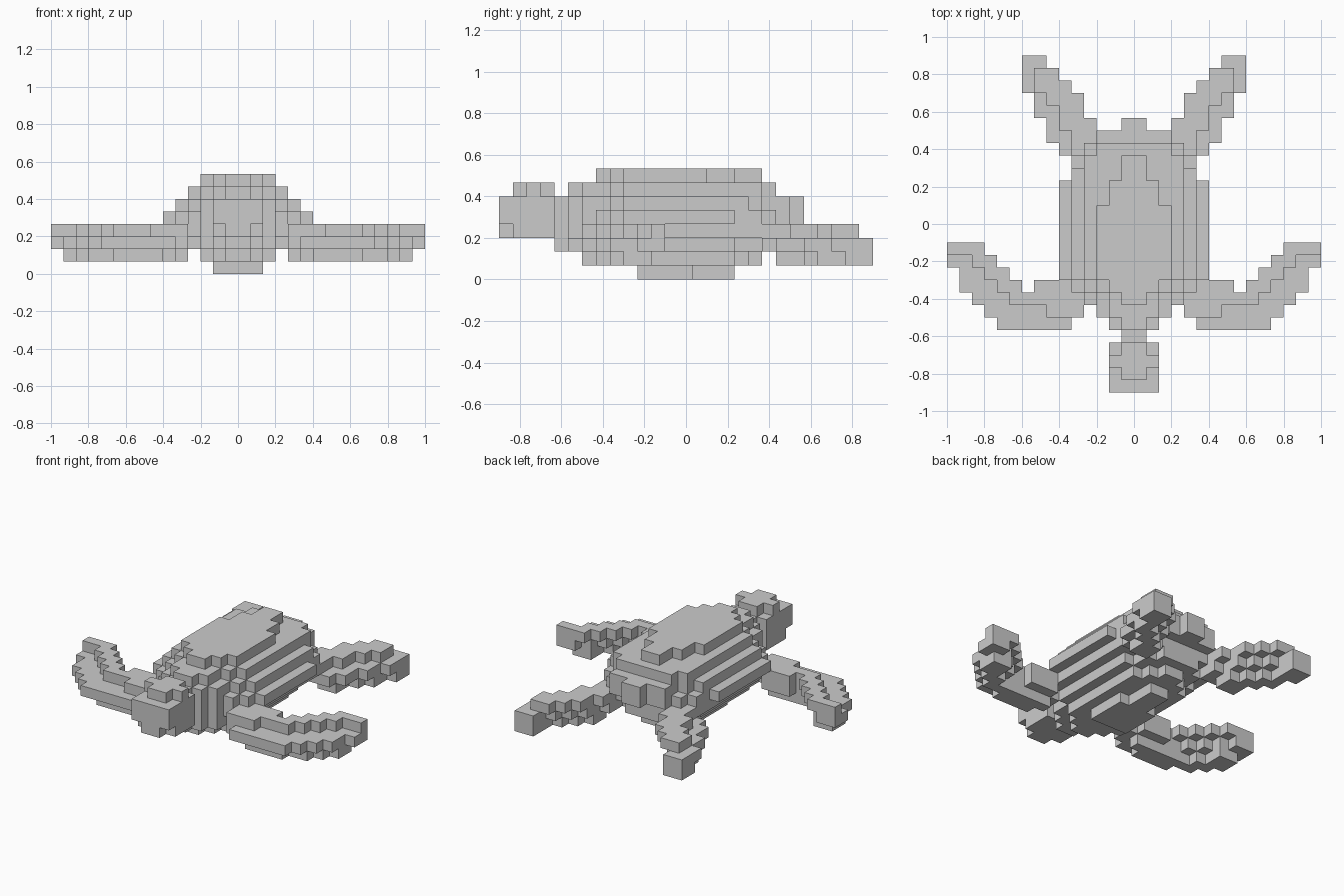
import bpy
import bmesh

U = 1 / 15          # edge length of one cube
MID = 13.5          # row number at y = 0

cube = bpy.data.objects.get("Cube")
if cube:
    bpy.data.objects.remove(cube, do_unlink=True)

grey = bpy.data.materials.new("plain_grey")
grey.use_nodes = True
GREY = (0.6, 0.6, 0.6, 1)
grey.diffuse_color = GREY
grey.node_tree.nodes["Principled BSDF"].inputs["Base Color"].default_value = GREY


def block(x0, x1, y0, y1, z0, z1):
    """All cells of a box given in cube units."""
    return {(x, y, z) for x in range(x0, x1) for y in range(y0, y1) for z in range(z0, z1)}


def tiers(z, *steps):
    """Symmetric layer from (half width, first row, end row) steps."""
    cells = set()
    for half, y0, y1 in steps:
        cells |= block(-half, half, y0, y1, z, z + 1)
    return cells


def strips(z, first_row, *spans):
    """Layer from one x span per row."""
    cells = set()
    for i, (x0, x1) in enumerate(spans):
        cells |= block(x0, x1, first_row + i, first_row + i + 1, z, z + 1)
    return cells


def mirrored(cells):
    return {(-x - 1, y, z) for x, y, z in cells}


def build(name, cells):
    """Skin the outside of a set of cells and merge its flat areas."""
    bm = bmesh.new()
    for cell in sorted(cells):
        for axis in range(3):
            for side in (0, 1):
                near = list(cell)
                near[axis] += 2 * side - 1
                if tuple(near) in cells:
                    continue
                b, c = (axis + 1) % 3, (axis + 2) % 3
                ring = []
                for p, q in ((0, 0), (1, 0), (1, 1), (0, 1)):
                    v = list(cell)
                    v[axis] += side
                    v[b] += p
                    v[c] += q
                    ring.append(bm.verts.new((v[0] * U, (v[1] - MID) * U, v[2] * U)))
                bm.faces.new(ring if side else ring[::-1])
    bmesh.ops.remove_doubles(bm, verts=bm.verts[:], dist=U / 100)
    bmesh.ops.dissolve_limit(bm, angle_limit=0.01, verts=bm.verts[:], edges=bm.edges[:])
    mesh = bpy.data.meshes.new(name)
    bm.to_mesh(mesh)
    bm.free()
    mesh.materials.append(grey)
    obj = bpy.data.objects.new(name, mesh)
    bpy.context.collection.objects.link(obj)
    return obj


# Body: domed shell above, belly narrowing in single steps to the keel
body = tiers(7, (1, 7, 19), (2, 8, 17), (3, 9, 15))
body |= tiers(6, (1, 5, 20), (2, 6, 20), (3, 8, 20), (4, 9, 19))
body |= tiers(5, (1, 5, 22), (2, 5, 21), (3, 6, 21), (4, 8, 19), (5, 9, 18))
body |= tiers(4, (1, 5, 22), (2, 5, 21), (3, 6, 21), (4, 7, 20), (5, 8, 19), (6, 9, 17))
body |= tiers(3, (2, 5, 20), (3, 6, 20), (4, 7, 20), (5, 8, 18))
body |= tiers(2, (1, 5, 20), (2, 5, 20), (3, 6, 19), (4, 8, 17))
body |= tiers(1, (1, 6, 19), (2, 7, 18), (3, 8, 17))
body |= tiers(0, (2, 10, 14), (1, 10, 17))
build("body", body)

# Neck and head
build("neck", block(-1, 1, 4, 5, 2, 6))
head = block(-2, 2, 0, 4, 4, 6) | block(-2, 2, 1, 4, 3, 4) | block(-1, 1, 0, 1, 3, 4)
head |= tiers(6, (1, 1, 4), (2, 2, 3))
build("head", head)

# Front flippers, each layer slanting forward of the one above
front = strips(3, 6, (4, 7), (4, 10), (9, 11), (10, 12), (11, 13), (12, 15))
front |= block(5, 8, 8, 9, 2, 4)
front |= strips(2, 5, (5, 11), (4, 12), (4, 13), (10, 14), (11, 14), (12, 15), (13, 15))
front |= strips(1, 6, (6, 10), (5, 12), (11, 13), (12, 14), (12, 14))
build("left_front_flipper", front)
build("right_front_flipper", mirrored(front))

# Rear flippers, stepping outward and down
rear = strips(3, 18, (3, 5), (3, 5), (3, 5), (3, 6), (4, 6), (4, 7), (5, 8), (6, 8))
rear |= strips(2, 19, (3, 6), (3, 7), (4, 7), (4, 8), (5, 8), (6, 9), (7, 9), (7, 9))
rear |= strips(1, 20, (4, 6), (4, 6), (5, 7), (6, 8), (7, 8), (7, 9), (7, 9))
build("left_rear_flipper", rear)
build("right_rear_flipper", mirrored(rear))
